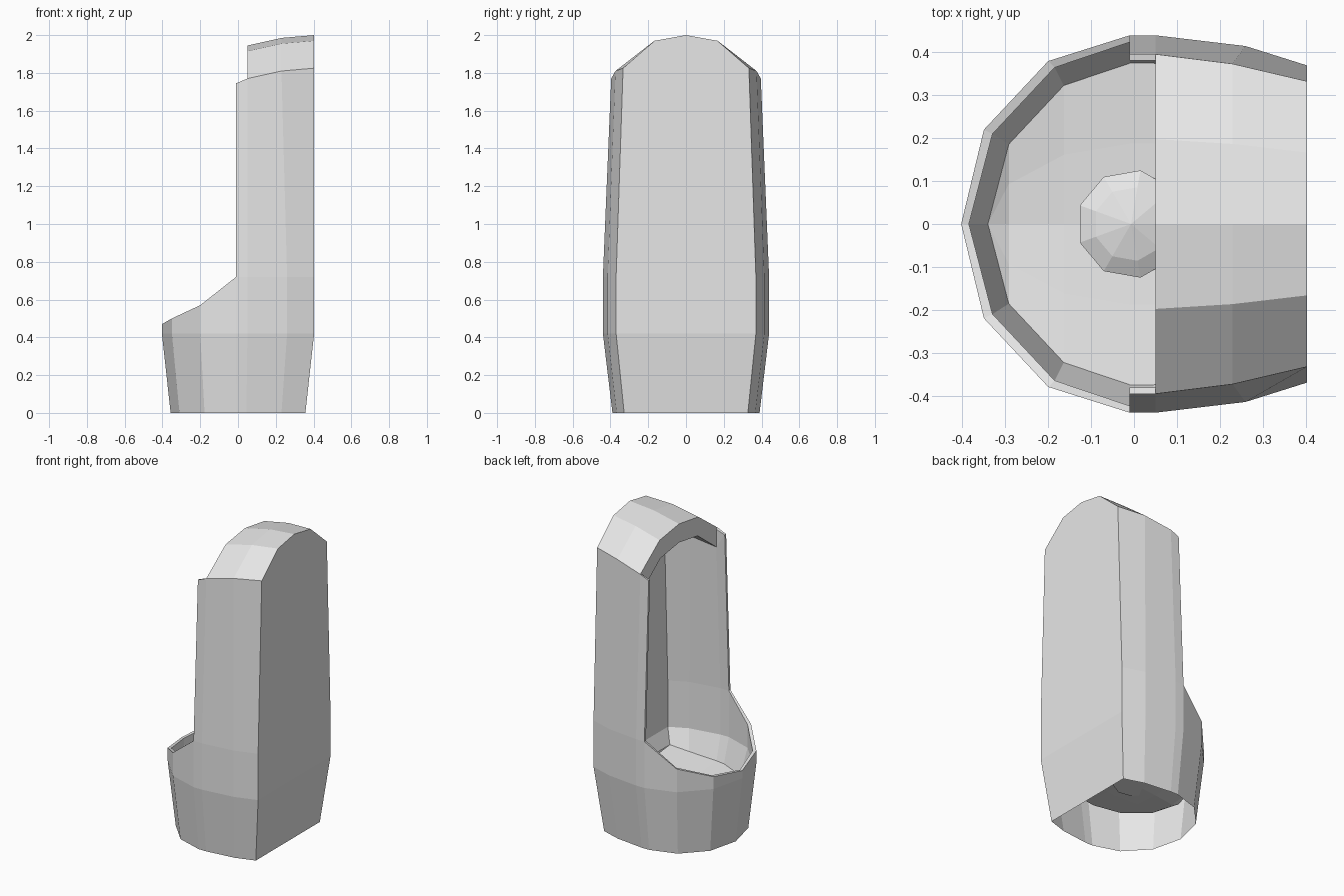
import bpy, bmesh, math

if "Cube" in bpy.data.objects:
    bpy.data.objects.remove(bpy.data.objects["Cube"])

white = bpy.data.materials.new("white_ceramic")
white.diffuse_color = (0.8, 0.8, 0.8, 1)
white.use_nodes = True
white.node_tree.nodes["Principled BSDF"].inputs["Base Color"].default_value = white.diffuse_color


def finish(bm, name):
    bmesh.ops.recalc_face_normals(bm, faces=bm.faces)
    me = bpy.data.meshes.new(name)
    bm.to_mesh(me)
    bm.free()
    me.materials.append(white)
    ob = bpy.data.objects.new(name, me)
    bpy.context.collection.objects.link(ob)
    return ob


# Half plans from the front lip (0) round to the back corner (6)
OUTER = [(-.403, 0), (-.35, .22), (-.20, .38), (-.01, .44), (.05, .44), (.26, .415), (.403, .37)]
INNER = [(-.385, 0), (-.33, .21), (-.185, .365), (-.01, .424), (.05, .424), (.25, .39), (.365, .335)]
RIM_Z = [.47, .50, .57, .72, .72, .72, .72]
TOP_Z = {3: 1.745, 4: 1.77, 5: 1.81, 6: 1.825}
FLOOR_Z = [.23, .235, .25, .265, .27, .295, .33]


def arch(bm, p, q, rise_mid, rise_top):
    """Points of a cross strip from p to its mirror point q."""
    x, y, z = p.co
    mid = [bm.verts.new(c) for c in ((x, y * .5, z + rise_mid), (x, 0, z + rise_top), (x, -y * .5, z + rise_mid))]
    return [p] + mid + [q]


def strip(bm, a, b):
    for k in range(len(a) - 1):
        bm.faces.new((a[k], a[k + 1], b[k + 1], b[k]))


def shell(bm, plan, low_z, drop):
    """Wall sheet with hood; returns its columns and the opening's edge loop."""
    cols = []
    for i in range(13):
        h = abs(i - 6)
        x, y = plan[h]
        y *= 1 if i <= 6 else -1
        pts = [(x * .885, y * .885, low_z[h]), (x, y, .42), (x, y, RIM_Z[h])]
        if h >= 3:
            pts.append((x - (.03 if h == 5 else 0), y * .9, TOP_Z[h] - (drop if h > 3 else 0)))
        cols.append([bm.verts.new(p) for p in pts])
    # side walls
    for a, b in zip(cols, cols[1:]):
        n = min(len(a), len(b))
        strip(bm, a[:n], b[:n])
    # arched hood and flat back
    hood = {h: arch(bm, cols[6 - h][3], cols[6 + h][3], .145, .175) for h in (4, 5, 6)}
    strip(bm, hood[4], hood[5])
    strip(bm, hood[5], hood[6])
    strip(bm, cols[0], cols[12])
    bm.faces.new(hood[6])
    # upper ledge point where a dropped ceiling meets the wall
    ledge = {}
    for i, j in ((2, 3), (10, 9)):
        ledge[i] = cols[i][3]
        if drop:
            x, y, z = cols[i][3].co
            ledge[i] = bm.verts.new((x, y, z + drop - .005))
            bm.faces.new((cols[j][3], cols[i][3], ledge[i]))
    loop = [cols[i][2] for i in range(3, 10)] + [cols[9][3], ledge[10]]
    loop += hood[4][::-1] + [ledge[2], cols[3][3]]
    return cols, loop


# Urinal body: outer wall, inner wall and rim
bm = bmesh.new()
_, rim_out = shell(bm, OUTER, [0] * 7, 0)
inner, rim_in = shell(bm, INNER, FLOOR_Z, .12)
n = len(rim_out)
for k in range(n):
    j = (k + 1) % n
    quad = [rim_out[k], rim_out[j], rim_in[j], rim_in[k]]
    bm.faces.new(list(dict.fromkeys(quad)))

# Bowl floor: shallow trough of cross strips
rows = [arch(bm, inner[6 - h][0], inner[6 + h][0], -.015, -.025) for h in range(1, 7)]
for a, b in zip(rows, rows[1:]):
    strip(bm, a, b)
for k in range(4):
    bm.faces.new((inner[6][0], rows[0][k], rows[0][k + 1]))
bm.faces.new(rows[-1])
bmesh.ops.delete(bm, geom=[bm.faces[:][-1]], context='FACES_ONLY')
finish(bm, "urinal_body")

# Faceted drain dome on the bowl floor
bm = bmesh.new()
rings = []
for r, z in ((.127, .235), (.127, .255), (.087, .275)):
    rings.append([bm.verts.new((r * math.cos(k * math.tau / 9) - .007, r * math.sin(k * math.tau / 9), z))
                  for k in range(9)])
apex = bm.verts.new((-.007, 0, .295))
bm.faces.new(rings[0])
for k in range(9):
    j = (k + 1) % 9
    for a, b in zip(rings, rings[1:]):
        bm.faces.new((a[k], a[j], b[j], b[k]))
    bm.faces.new((rings[2][k], rings[2][j], apex))
finish(bm, "drain_dome")
